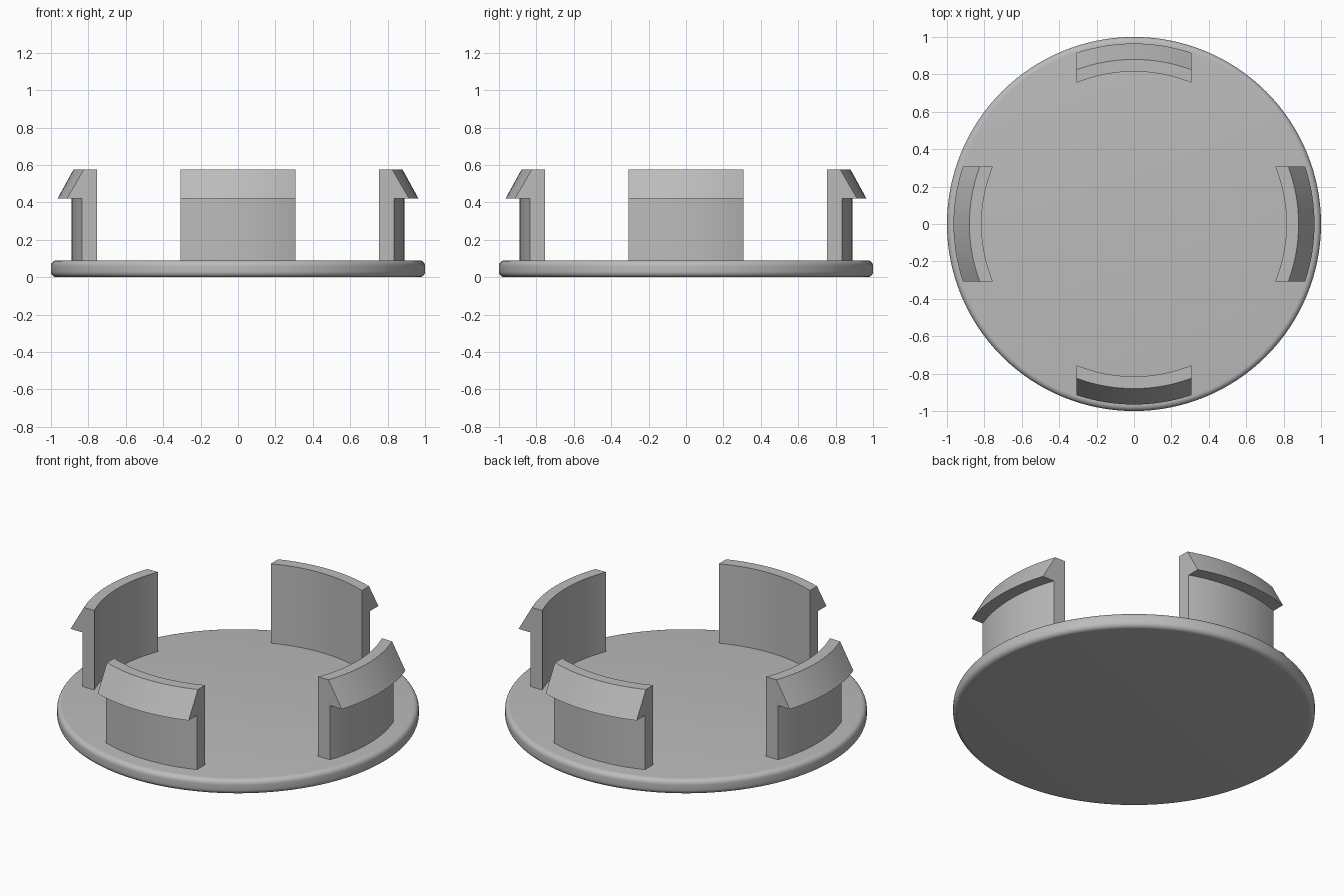
import bpy, bmesh, math

if "Cube" in bpy.data.objects:
    bpy.data.objects.remove(bpy.data.objects["Cube"])

grey = bpy.data.materials.new("plain grey")
grey.diffuse_color = (0.5, 0.5, 0.5, 1)
grey.use_nodes = True
grey.node_tree.nodes["Principled BSDF"].inputs["Base Color"].default_value = grey.diffuse_color


def finish(name, bm, angle):
    bmesh.ops.recalc_face_normals(bm, faces=bm.faces)
    me = bpy.data.meshes.new(name)
    bm.to_mesh(me)
    bm.free()
    me.materials.append(grey)
    ob = bpy.data.objects.new(name, me)
    bpy.context.collection.objects.link(ob)
    bpy.ops.object.select_all(action='DESELECT')
    ob.select_set(True)
    bpy.context.view_layer.objects.active = ob
    bpy.ops.object.shade_smooth_by_angle(angle=math.radians(angle))
    return ob


# Cap disc: thin cylinder with rounded rims
HEIGHT, ROUND, SEGMENTS = 0.09, 0.03, 128
bm = bmesh.new()
profile = []
for centre_z, start in ((ROUND, -90), (HEIGHT - ROUND, 0)):
    for i in range(7):
        a = math.radians(start + 15 * i)
        profile.append((1 - ROUND + ROUND * math.cos(a), centre_z + ROUND * math.sin(a)))
rings = [[bm.verts.new((r * math.cos(2 * math.pi * s / SEGMENTS),
                        r * math.sin(2 * math.pi * s / SEGMENTS), z))
          for s in range(SEGMENTS)] for r, z in profile]
for low, high in zip(rings, rings[1:]):
    for s in range(SEGMENTS):
        n = (s + 1) % SEGMENTS
        bm.faces.new((low[s], low[n], high[n], high[s]))
bm.faces.new(rings[0][::-1])
bm.faces.new(rings[-1])
finish("cap_disc", bm, 30)

# Snap clips: hooked profile (radius, z) swept round the disc, ends cut parallel
HOOK = [(0.815, 0.085), (0.89, 0.085), (0.89, 0.42),
        (0.965, 0.42), (0.88, 0.575), (0.815, 0.575)]
HALF_WIDTH, STEPS = 0.307, 16


def snap_clip(name, turn):
    bm = bmesh.new()
    c, s = round(math.cos(turn)), round(math.sin(turn))
    sections = []
    for i in range(STEPS + 1):
        t = HALF_WIDTH * (2 * i / STEPS - 1)
        section = []
        for r, z in HOOK:
            d = math.sqrt(r * r - t * t)
            section.append(bm.verts.new((d * c - t * s, d * s + t * c, z)))
        sections.append(section)
    for a, b in zip(sections, sections[1:]):
        for k in range(len(HOOK)):
            n = (k + 1) % len(HOOK)
            bm.faces.new((a[k], a[n], b[n], b[k]))
    bm.faces.new(sections[0][::-1])
    bm.faces.new(sections[-1])
    finish(name, bm, 25)


for i, side in enumerate(("right", "back", "left", "front")):
    snap_clip(side + "_clip", i * math.pi / 2)
